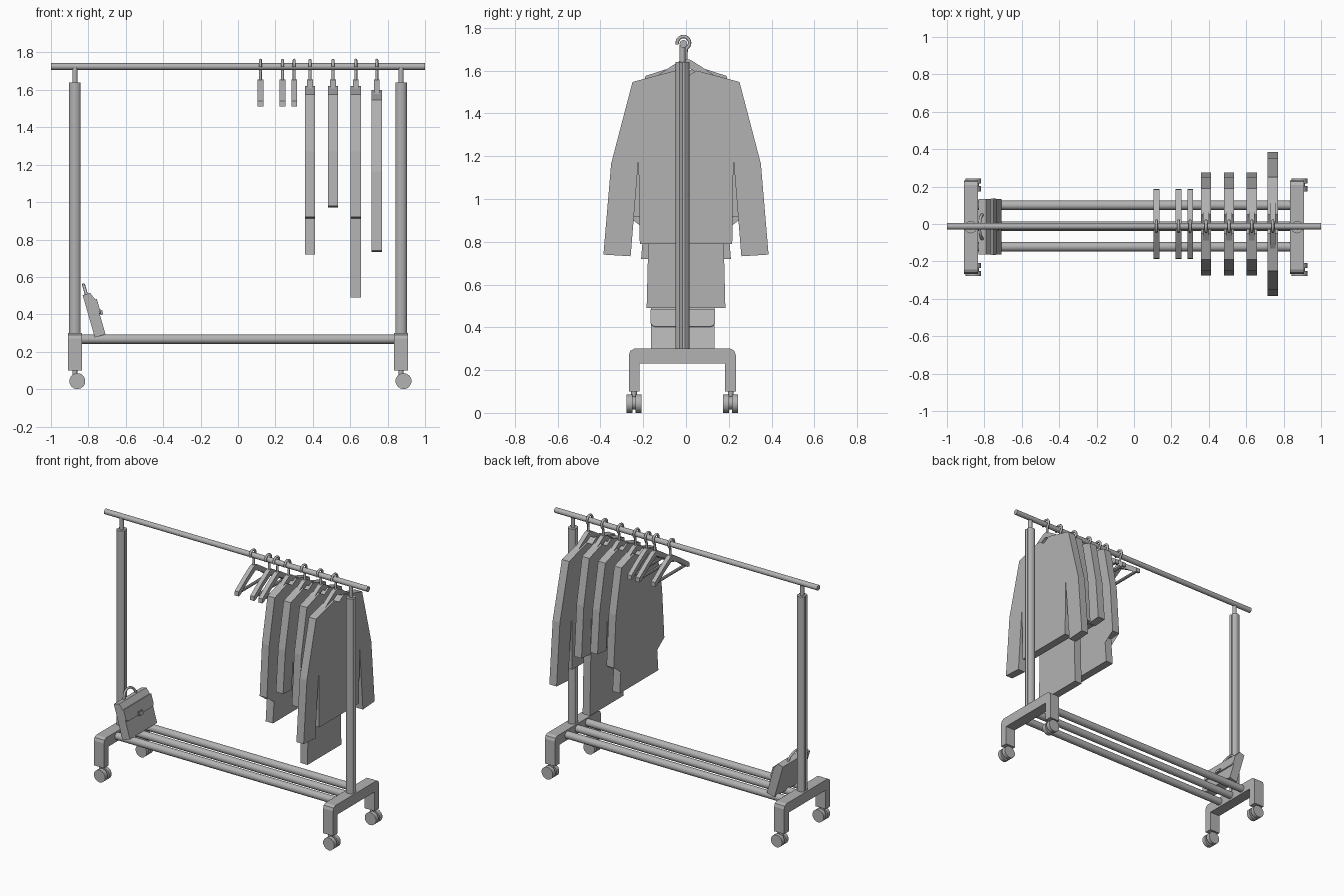
import bpy, bmesh, math
from mathutils import Matrix, Vector

if "Cube" in bpy.data.objects:
    bpy.data.objects.remove(bpy.data.objects["Cube"], do_unlink=True)

GREY = (0.45, 0.45, 0.45, 1)
mat = bpy.data.materials.new("plain_grey")
mat.use_nodes = True
mat.diffuse_color = GREY
mat.node_tree.nodes["Principled BSDF"].inputs["Base Color"].default_value = GREY

YC = -0.017  # depth of the rack's centre line


def finish(name, bm, smooth=False):
    bmesh.ops.recalc_face_normals(bm, faces=bm.faces)
    mesh = bpy.data.meshes.new(name)
    bm.to_mesh(mesh)
    bm.free()
    mesh.materials.append(mat)
    ob = bpy.data.objects.new(name, mesh)
    bpy.context.collection.objects.link(ob)
    if smooth:
        bpy.ops.object.select_all(action='DESELECT')
        ob.select_set(True)
        bpy.context.view_layer.objects.active = ob
        bpy.ops.object.shade_smooth_by_angle(angle=math.radians(35))
    return ob


def prism(name, outline, x, thick):
    """Extrude a (y, z) outline along x, centred on x."""
    bm = bmesh.new()
    face = bm.faces.new([bm.verts.new((x - thick / 2, y, z)) for y, z in outline])
    new = bmesh.ops.extrude_face_region(bm, geom=[face])["geom"]
    bmesh.ops.translate(bm, vec=(thick, 0, 0),
                        verts=[v for v in new if isinstance(v, bmesh.types.BMVert)])
    return finish(name, bm)


def mirrored(half, yc=0.0):
    """Complete a half outline running from the top centre to the bottom centre."""
    left = [(yc - y, z) for y, z in reversed(half) if y > 0]
    return [(yc + y, z) for y, z in half] + left


def tube(name, a, b, radius, sides=16):
    a, b = Vector(a), Vector(b)
    bm = bmesh.new()
    rot = (b - a).to_track_quat('Z', 'Y').to_matrix().to_4x4()
    bmesh.ops.create_cone(bm, cap_ends=True, segments=sides, radius1=radius, radius2=radius,
                          depth=(b - a).length, matrix=Matrix.Translation((a + b) / 2) @ rot)
    return finish(name, bm, True)


def wire(name, points, radius):
    """Round wire swept along a path."""
    curve = bpy.data.curves.new(name, 'CURVE')
    curve.dimensions = '3D'
    curve.bevel_depth = radius
    curve.bevel_resolution = 2
    curve.use_fill_caps = True
    spline = curve.splines.new('POLY')
    spline.points.add(len(points) - 1)
    for p, co in zip(spline.points, points):
        p.co = (*co, 1)
    curve.materials.append(mat)
    ob = bpy.data.objects.new(name, curve)
    bpy.context.collection.objects.link(ob)
    bpy.ops.object.select_all(action='DESELECT')
    ob.select_set(True)
    bpy.context.view_layer.objects.active = ob
    bpy.ops.object.convert(target='MESH')
    return ob


# Rails
tube("hanging_rail", (-1, YC + 0.005, 1.725), (1, YC + 0.005, 1.725), 0.018)
for name, y in (("front", -0.122), ("middle", YC + 0.005), ("back", 0.1)):
    tube(name + "_lower_rail", (-0.85, y, 0.267), (0.85, y, 0.267), 0.025)

# Uprights, feet and casters
foot = mirrored([(0, 0.3), (0.225, 0.3), (0.243, 0.29), (0.25, 0.27), (0.25, 0.1),
                 (0.2, 0.1), (0.2, 0.23), (0, 0.23)], YC)
for side, sx in (("right", -1), ("left", 1)):
    x = sx * 0.872
    # Upright with a shallow groove down its inner and outer faces
    bm = bmesh.new()
    ring = []
    for i in range(16):
        r = 0.024 if i % 8 == 0 else 0.033
        t = i * math.tau / 16
        ring.append(bm.verts.new((x + r * math.cos(t), YC + r * math.sin(t), 0.29)))
    top = bmesh.ops.extrude_face_region(bm, geom=[bm.faces.new(ring)])["geom"]
    bmesh.ops.translate(bm, vec=(0, 0, 1.35), verts=[v for v in top if isinstance(v, bmesh.types.BMVert)])
    finish(side + "_upright", bm)
    tube(side + "_upright_extension", (x, YC, 1.62), (x, YC, 1.72), 0.014)
    prism(side + "_foot", foot, x, 0.076)
    for end, sy in (("front", -1), ("back", 1)):
        y = YC + sy * 0.226
        tube(f"{side}_{end}_caster_stem", (x, y, 0.06), (x, y, 0.11), 0.013)
        cx = x + 0.013
        for part, dy in (("outer", sy * 0.021), ("inner", -sy * 0.021)):
            tube(f"{side}_{end}_{part}_wheel", (cx, y + dy - 0.014, 0.043),
                 (cx, y + dy + 0.014, 0.043), 0.043, 14)
        tube(f"{side}_{end}_wheel_axle", (cx, y - 0.01, 0.046), (cx, y + 0.01, 0.046), 0.03)


# Hangers
def hanger(x):
    arms = [(0, 1.655), (0.022, 1.65), (0.1, 1.6), (0.185, 1.54), (0.187, 1.51),
            (0.165, 1.515), (0.085, 1.572), (0, 1.62)]
    prism("hanger_arms", mirrored(arms), x, 0.03)
    tube("hanger_bar", (x, -0.165, 1.525), (x, 0.165, 1.525), 0.01, 8)
    arc = [math.radians(a) for a in range(-60, 196, 15)]
    path = [(x, 0, 1.63), (x, 0, 1.685)]
    path += [(x, YC + 0.005 + 0.029 * math.cos(a), 1.73 + 0.029 * math.sin(a)) for a in arc]
    wire("hanger_hook", path, 0.008)


for x in (0.12, 0.238, 0.3, 0.385, 0.508, 0.63, 0.742):
    hanger(x)


# Garments: sleeve and body lengths vary, shoulders stay alike
def garment(name, x, shoulder, elbow, cuff, armpit, hem, neck):
    half = [(0, neck - 0.03), (0.05, neck), shoulder, elbow, cuff,
            (cuff[0] - 0.08 * cuff[0] / 0.275 - 0.015, cuff[1] - 0.008), armpit, hem, (0, hem[1])]
    prism(name, mirrored(half), x, 0.055)


for name, x, cuff_z, hem in (("jacket", 0.385, 0.92, (0.21, 0.72)),
                             ("shirt", 0.508, 0.98, (0.165, 0.98)),
                             ("long_coat", 0.63, 0.92, (0.184, 0.49))):
    garment(name, x, (0.19, 1.575), (0.25, 1.27), (0.275, cuff_z), (0.165, 1.25), hem, 1.62)
garment("wide_jacket", 0.742, (0.25, 1.547), (0.35, 1.165), (0.386, 0.74),
        (0.222, 1.185), (0.216, 0.79), 1.6)

# Bag leaning on the right upright, built upright then tilted
BY = -0.015
tilt = Matrix.Translation((-0.737, BY, 0.285)) @ Matrix.Rotation(math.radians(-16), 4, 'Y')


def bag_box(name, size, centre, bevel=0.0):
    bm = bmesh.new()
    bmesh.ops.create_cube(bm, size=1, matrix=Matrix.Translation(centre) @ Matrix.Diagonal((*size, 1)))
    if bevel:
        bmesh.ops.bevel(bm, geom=bm.edges[:], offset=bevel, segments=2, affect='EDGES')
    ob = finish(name, bm)
    ob.matrix_world = tilt
    return ob


bm = bmesh.new()
profile = [(-0.03, 0), (0.03, 0), (0.03, 0.19), (0.012, 0.235), (-0.03, 0.235)]
face = bm.faces.new([bm.verts.new((x, -0.148, z)) for x, z in profile])
far = bmesh.ops.extrude_face_region(bm, geom=[face])["geom"]
bmesh.ops.translate(bm, vec=(0, 0.296, 0), verts=[v for v in far if isinstance(v, bmesh.types.BMVert)])
finish("bag_body", bm).matrix_world = tilt
flap = prism("bag_flap", mirrored([(0, 0.195), (0.15, 0.195), (0.15, 0.13), (0.142, 0.118),
                                   (0.13, 0.113), (0, 0.113)]), 0.033, 0.009)
flap.matrix_world = tilt
bag_box("bag_clasp", (0.016, 0.045, 0.03), (0.04, 0, 0.12), 0.004)
grip = [(-0.01, 0.065 * math.cos(a), 0.225 + 0.062 * math.sin(a))
        for a in (i * math.pi / 12 for i in range(13))]
wire("bag_handle", grip, 0.008).matrix_world = tilt
